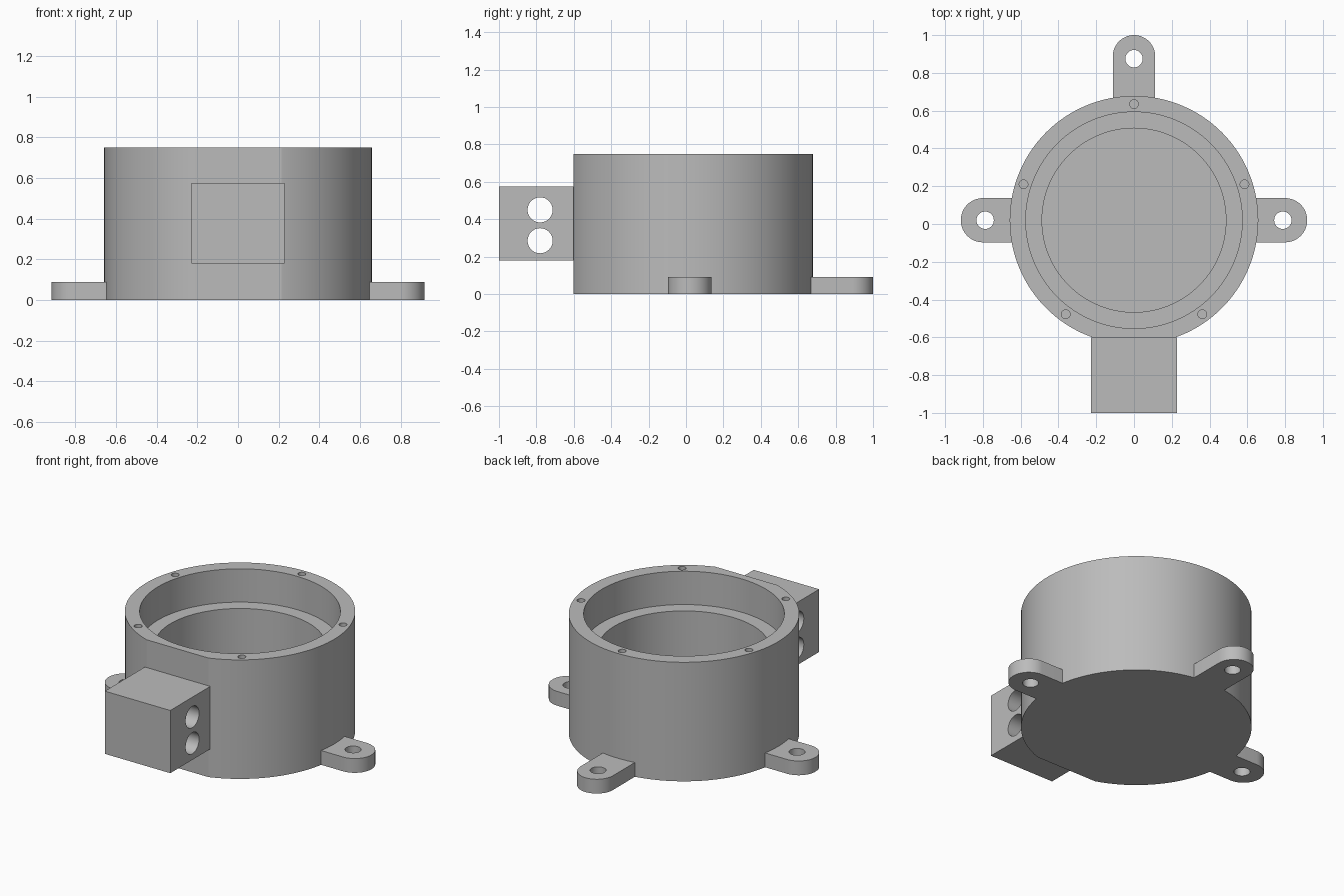
import bpy
import bmesh
from math import pi, sin, cos, sqrt, radians
from mathutils import Matrix, Vector

if "Cube" in bpy.data.objects:
    bpy.data.objects.remove(bpy.data.objects["Cube"], do_unlink=True)

CENTER_Y = 0.02      # axis of the round housing
RADIUS = 0.658
HEIGHT = 0.75
FLAT_Y = -0.602      # flat face behind the terminal block
LUG_HEIGHT = 0.09

grey = bpy.data.materials.new("plain grey")
grey.use_nodes = True
grey.diffuse_color = (0.5, 0.5, 0.5, 1)
grey.node_tree.nodes["Principled BSDF"].inputs["Base Color"].default_value = (0.5, 0.5, 0.5, 1)


def finish(name, bm):
    mesh = bpy.data.meshes.new(name)
    bmesh.ops.recalc_face_normals(bm, faces=bm.faces)
    bm.to_mesh(mesh)
    bm.free()
    mesh.materials.append(grey)
    obj = bpy.data.objects.new(name, mesh)
    bpy.context.scene.collection.objects.link(obj)
    return obj


def cylinder(name, center, radius, depth, segments=32, axis="Z"):
    turn = Matrix.Rotation(pi / 2, 4, "Y") if axis == "X" else Matrix()
    bm = bmesh.new()
    bmesh.ops.create_cone(bm, cap_ends=True, segments=segments, radius1=radius,
                          radius2=radius, depth=depth,
                          matrix=Matrix.Translation(center) @ turn)
    return finish(name, bm)


def box(name, low, high):
    low, high = Vector(low), Vector(high)
    bm = bmesh.new()
    bmesh.ops.create_cube(bm, size=1, matrix=Matrix.Translation((low + high) / 2)
                          @ Matrix.Diagonal((high - low).to_4d()))
    return finish(name, bm)


def cut(obj, cutter):
    cutter.hide_render = True
    mod = obj.modifiers.new("cut", "BOOLEAN")
    mod.operation = "DIFFERENCE"
    mod.solver = "EXACT"
    mod.object = cutter
    bpy.context.view_layer.objects.active = obj
    bpy.ops.object.modifier_apply(modifier=mod.name)
    bpy.data.objects.remove(cutter, do_unlink=True)


def bore(obj, radius, floor):
    top = HEIGHT + 0.1
    cut(obj, cylinder("bore_cutter", (0, CENTER_Y, (floor + top) / 2),
                      radius, top - floor, 128))


# Round housing with a flat front and a stepped bore
housing = cylinder("housing", (0, CENTER_Y, HEIGHT / 2), RADIUS, HEIGHT, 128)
cut(housing, box("flat_cutter", (-1, -1, -1), (1, FLAT_Y, 1)))
bore(housing, 0.573, 0.54)
bore(housing, 0.487, LUG_HEIGHT)

# Five blind screw holes around the rim
for i in range(5):
    a = pi / 2 + i * 2 * pi / 5
    cut(housing, cylinder("screw_cutter",
                          (0.615 * cos(a), CENTER_Y + 0.615 * sin(a), HEIGHT),
                          0.023, 0.3))

# Terminal block with two cross holes
block = box("terminal_block", (-0.228, -1, 0.18), (0.228, FLAT_Y, 0.575))
for z in (0.285, 0.45):
    cut(block, cylinder("cable_cutter", (0, -0.78, z), 0.067, 1, 48, "X"))


# Mounting lugs: rounded tab whose root follows the housing wall
def lug(name, angle, reach, half_width, hole_at):
    tip = reach - half_width
    outline = [(tip + half_width * cos(a), half_width * sin(a))
               for a in (-pi / 2 + pi * i / 32 for i in range(33))]
    root = RADIUS - 0.003
    for i in range(13):
        y = half_width * (1 - i / 6)
        outline.append((sqrt(root * root - y * y), y))
    bm = bmesh.new()
    face = bm.faces.new([bm.verts.new((x, y, 0)) for x, y in outline])
    tab = bmesh.ops.extrude_face_region(bm, geom=[face])["geom"]
    bmesh.ops.translate(bm, vec=(0, 0, LUG_HEIGHT),
                        verts=[v for v in tab if isinstance(v, bmesh.types.BMVert)])
    obj = finish(name, bm)
    cut(obj, cylinder("lug_cutter", (hole_at, 0, LUG_HEIGHT / 2), 0.046, 0.3))
    obj.data.transform(Matrix.Translation((0, CENTER_Y, 0)) @ Matrix.Rotation(angle, 4, "Z"))
    return obj


parts = [housing, block,
         lug("left_lug", 0, 0.917, 0.117, 0.788),
         lug("right_lug", pi, 0.917, 0.117, 0.788),
         lug("back_lug", pi / 2, 0.98, 0.112, 0.855)]

# Smooth curved walls, crisp edges
bpy.ops.object.select_all(action="DESELECT")
for part in parts:
    part.select_set(True)
bpy.context.view_layer.objects.active = housing
bpy.ops.object.shade_smooth_by_angle(angle=radians(15))
